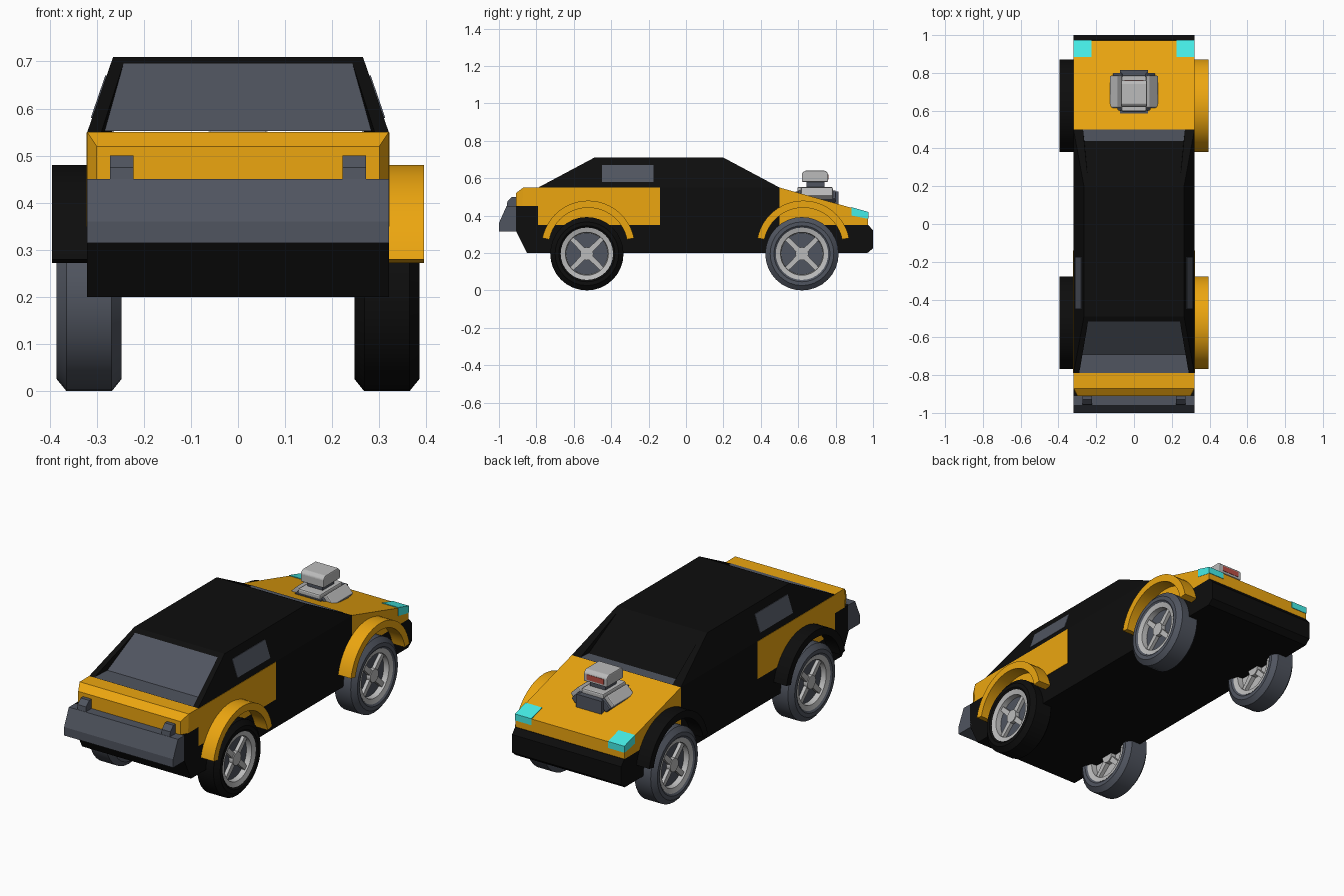
import bpy, bmesh, math
from mathutils import Matrix, Vector

if "Cube" in bpy.data.objects:
    bpy.data.objects.remove(bpy.data.objects["Cube"])


def mat(name, rgb):
    m = bpy.data.materials.new(name)
    m.diffuse_color = (*rgb, 1)
    m.use_nodes = True
    m.node_tree.nodes["Principled BSDF"].inputs["Base Color"].default_value = m.diffuse_color
    return m


BLACK = mat("black", (0.004, 0.004, 0.004))
YELLOW = mat("yellow", (0.84, 0.38, 0.005))
GREY = mat("slate", (0.08, 0.09, 0.115))
LIGHT = mat("silver", (0.5, 0.5, 0.5))
CYAN = mat("cyan", (0.06, 0.85, 0.8))
RED = mat("red", (0.5, 0.08, 0.06))


def make(name, verts, faces, m, smooth=False, bevel=0):
    me = bpy.data.meshes.new(name)
    me.from_pydata(verts, [], faces)
    bm = bmesh.new()
    bm.from_mesh(me)
    bmesh.ops.remove_doubles(bm, verts=bm.verts, dist=1e-5)
    bmesh.ops.recalc_face_normals(bm, faces=bm.faces)
    bm.to_mesh(me)
    bm.free()
    me.materials.append(m)
    ob = bpy.data.objects.new(name, me)
    bpy.context.collection.objects.link(ob)
    if bevel:
        b = ob.modifiers.new("bevel", "BEVEL")
        b.width, b.segments = bevel, 2
    if smooth:
        bpy.ops.object.select_all(action="DESELECT")
        ob.select_set(True)
        bpy.context.view_layer.objects.active = ob
        bpy.ops.object.shade_smooth_by_angle(angle=math.radians(30))
    return ob


def prism(name, prof, x0, x1, m, **kw):
    """Extrude a (y, z) profile along x."""
    n = len(prof)
    v = [(x, y, z) for x in (x0, x1) for y, z in prof]
    f = [tuple(range(n)), tuple(range(n, 2 * n))]
    f += [(i, (i + 1) % n, n + (i + 1) % n, n + i) for i in range(n)]
    return make(name, v, f, m, **kw)


def box(name, x, y, z, m, **kw):
    return prism(name, [(y[0], z[0]), (y[1], z[0]), (y[1], z[1]), (y[0], z[1])], x[0], x[1], m, **kw)


def lathe(name, prof, s, cy, cz, m, closed=False, n=32):
    """Spin an (x, radius) profile around an axle parallel to x."""
    k = len(prof)
    v = [(s * x, cy + r * math.cos(a), cz + r * math.sin(a))
         for a in (2 * math.pi * i / n for i in range(n)) for x, r in prof]
    f = [(i * k + j, i * k + (j + 1) % k, (i + 1) % n * k + (j + 1) % k, (i + 1) % n * k + j)
         for i in range(n) for j in range(k if closed else k - 1)]
    return make(name, v, f, m, smooth=True)


# Lower body, hood and side panels
prism("lower_body", [(-.85, .2), (.97, .2), (1, .225), (1, .32), (.975, .35), (.5, .35),
                     (.5, .55), (-.79, .55), (-.79, .45), (-.91, .45), (-.91, .32)], -.32, .32, BLACK)
prism("hood", [(.5, .35), (.972, .35), (.972, .417), (.5, .55)], -.32, .32, YELLOW)
for s in (-1, 1):
    box("rear_side_panel", (s * .3, s * .322), (-.79, -.14), (.35, .549), YELLOW)
    # Headlights wrap over the nose
    prism("headlight", [(.885, .4), (.885, .445), (.975, .4195), (.975, .385), (.96, .385)],
          s * .225, s * .321, CYAN)

# Tail spoiler with chamfered rear corners
sp = [(-.79, .45, .32), (-.79, .55, .32), (-.87, .55, .32), (-.91, .52, .3), (-.91, .45, .3), (-.875, .45, .32)]
make("tail_spoiler", [(s * x, y, z) for s in (-1, 1) for y, z, x in sp],
     [(0, 1, 2, 5), (2, 3, 4, 5), (6, 7, 8, 11), (8, 9, 10, 11)] +
     [(i, (i + 1) % 6, 6 + (i + 1) % 6, 6 + i) for i in range(6)], YELLOW)

# Rear bumper and its brackets
prism("bumper", [(-.9, .315), (-1, .315), (-1, .36), (-.96, .45), (-.9, .45)], -.32, .32, GREY)
for s in (-1, 1):
    prism("bumper_bracket", [(-.9, .44), (-.96, .44), (-.955, .475), (-.93, .5), (-.9, .5)],
          s * .222, s * .272, GREY)

# Cabin: roof and sides, then each end as a frame with a wedge-shaped recess
make("cabin_shell", [(s * x, y, z) for s in (-1, 1)
                     for x, y, z in ((.32, -.79, .55), (.32, .5, .55), (.265, .2, .71), (.265, -.49, .71))],
     [(0, 1, 2, 3), (4, 5, 6, 7), (2, 3, 7, 6)], BLACK)
for label, y0, y1, yp, xo, pane in (("rear", -.79, -.49, -.69, .29, GREY),
                                    ("front", .5, .2, .44, .27, BLACK)):
    yd = y1 + (y0 - y1) * .09
    pts = [(.32, y0, .55), (.265, y1, .71), (xo, y0, .55), (.243, yd, .6955), (xo - .007, yp, .552)]
    v = [(s * x, y, z) for s in (-1, 1) for x, y, z in pts]
    make(label + "_window_frame", v, [(0, 2, 3, 1), (5, 7, 8, 6), (1, 3, 8, 6), (2, 4, 3), (7, 9, 8)], BLACK)
    make(label + "_window", v, [(4, 9, 8, 3)], pane)
    make(label + "_window_shelf", [(x, y, .552) for x, y, z in v], [(2, 4, 9, 7)], GREY)


# Side windows lie on the sloping cabin sides
def side_x(z):
    return .32 - (z - .55) * .055 / .16


for s in (-1, 1):
    q = [(-.45, .58), (-.175, .58), (-.175, .67), (-.45, .67)]
    v = [(s * (side_x(z) + d), y, z) for d in (-.01, .003) for y, z in q]
    make("side_window", v, [(0, 1, 2, 3), (4, 5, 6, 7)] +
         [(i, (i + 1) % 4, 4 + (i + 1) % 4, 4 + i) for i in range(4)], GREY)

# Wheels and arched fenders
for s in (-1, 1):
    for cy in (-.53, .62):
        R, xc = .196, .316
        tyre = BLACK if (s > 0 and cy < 0) else GREY
        half = [(.06, .138), (.069, .15), (.069, .17), (.048, R)]
        lathe("tyre", [(xc + d, r) for d, r in half] + [(xc - d, r) for d, r in reversed(half)],
              s, cy, R, tyre, closed=True)
        rim = [(.02, 0), (.025, .112), (.055, .115), (.062, .14)]
        lathe("rim", [(xc + d, r) for d, r in rim] + [(xc - d, r) for d, r in reversed(rim)], s, cy, R, LIGHT)
        lathe("rim_recess", [(xc + .027, 0), (xc + .027, .111)], s, cy, R, GREY)
        lathe("hub", [(xc - .05, 0), (xc - .05, .035), (xc + .05, .035), (xc + .05, 0)], s, cy, R, LIGHT, n=16)
        for i in range(4):
            a = math.pi / 4 + i * math.pi / 2
            c, d = math.cos(a), math.sin(a)
            prism("spoke", [(cy + r * c - w * d, R + r * d + w * c)
                            for r, w in ((.02, -.015), (.118, -.012), (.118, .012), (.02, .015))],
                  s * (xc - .045), s * (xc + .045), LIGHT)

        fy, fz, n = cy + .007, .23, 24
        angs = [math.radians(11.5 + 157 * i / n) for i in range(n + 1)]
        v = [(s * x, fy + r * math.cos(a), fz + r * math.sin(a)) for a in angs
             for x, r in ((.31, .25), (.395, .25), (.395, .212), (.31, .212))]
        f = [(0, 1, 2, 3), tuple(range(4 * n, 4 * n + 4))]
        f += [(4 * i + j, 4 * i + (j + 1) % 4, 4 * i + 4 + (j + 1) % 4, 4 * i + 4 + j)
              for i in range(n) for j in range(4)]
        make("fender", v, f, YELLOW if s > 0 else BLACK, smooth=True)

# Supercharger standing through the hood
box("engine_base", (-.075, .075), (.585, .815), (.46, .53), GREY)
box("blower_case", (-.065, .065), (.595, .785), (.52, .553), LIGHT, bevel=.008)
box("intake_neck", (-.045, .045), (.645, .74), (.55, .585), GREY)
prism("intake_scoop", [(.62, .58), (.76, .58), (.76, .625), (.745, .64), (.635, .64), (.62, .625)],
      -.068, .068, LIGHT, bevel=.005)
box("scoop_mouth", (-.05, .05), (.75, .762), (.592, .62), RED)
for s in (-1, 1):
    # Tilted cylinder banks on both sides
    for name, y, o, m in (("cylinder_bank", (.6, .8), 0, GREY), ("valve_cover", (.615, .785), .022, LIGHT)):
        ob = box(name, (-.032, .032), (y[0] - .7, y[1] - .7), (-.022, .014), m, bevel=.006)
        n = Vector((s * .7, 0, .7))
        ob.matrix_world = Matrix.Translation(Vector((s * .082, .7, .505)) + n * o) @ Matrix.Rotation(s * math.radians(45), 4, "Y")
